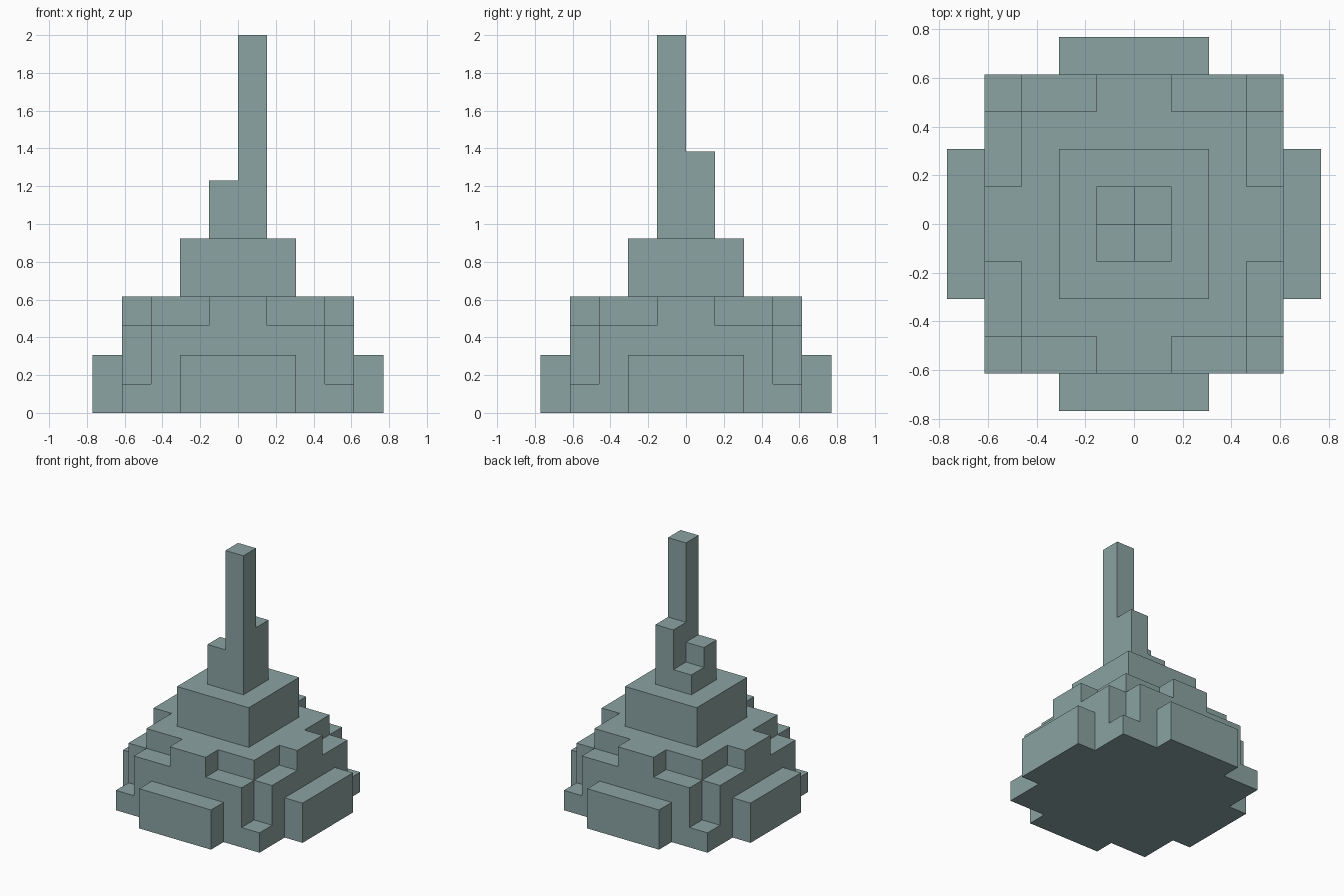
import bpy, bmesh

if "Cube" in bpy.data.objects:
    bpy.data.objects.remove(bpy.data.objects["Cube"])

U = 2 / 13  # block unit: the model is 13 blocks tall

stone = bpy.data.materials.new("grey green stone")
stone.diffuse_color = (0.258, 0.366, 0.361, 1)
stone.use_nodes = True
stone.node_tree.nodes["Principled BSDF"].inputs["Base Color"].default_value = stone.diffuse_color


def prism(name, outline, z0, z1):
    """Extrude a counter-clockwise outline (in blocks) from z0 to z1."""
    bm = bmesh.new()
    face = bm.faces.new([bm.verts.new((x * U, y * U, z0 * U)) for x, y in outline])
    bm.normal_update()
    ext = bmesh.ops.extrude_face_region(bm, geom=[face], use_keep_orig=True)
    top = [g for g in ext["geom"] if isinstance(g, bmesh.types.BMVert)]
    bmesh.ops.translate(bm, verts=top, vec=(0, 0, (z1 - z0) * U))
    bmesh.ops.recalc_face_normals(bm, faces=bm.faces)
    me = bpy.data.meshes.new(name)
    bm.to_mesh(me)
    bm.free()
    me.materials.append(stone)
    ob = bpy.data.objects.new(name, me)
    bpy.context.collection.objects.link(ob)
    return ob


def four_fold(quarter):
    """Repeat a corner outline around the centre by quarter turns."""
    pts, out = list(quarter), []
    for _ in range(4):
        out += pts
        pts = [(-y, x) for x, y in pts]
    return out


def rect(x0, y0, x1, y1):
    return [(x0, y0), (x1, y0), (x1, y1), (x0, y1)]


# Base: square foot, body with notched corners, cap with notched rim
prism("base_foot", four_fold([(4, 4)]), 0, 1)
prism("base_body", four_fold([(4, 3), (3, 3), (3, 4)]), 1, 3)
prism("base_cap", four_fold([(4, 1), (3, 1), (3, 3), (1, 3), (1, 4)]), 3, 4)

# Side blocks, one on each side of the base
side = rect(4, -2, 5, 2)
for label in ("right", "back", "left", "front"):
    prism("side_block_" + label, side, 0, 2)
    side = [(-y, x) for x, y in side]

# Upper tier
prism("upper_tier", four_fold([(2, 2)]), 4, 6)

# Spire: four square columns spiralling up to the tall mast
for label, x, y, top in (("back_left", -1, 0, 7), ("front_left", -1, -1, 8),
                         ("back_right", 0, 0, 9), ("tall_mast", 0, -1, 13)):
    prism("spire_" + label, rect(x, y, x + 1, y + 1), 6, top)
